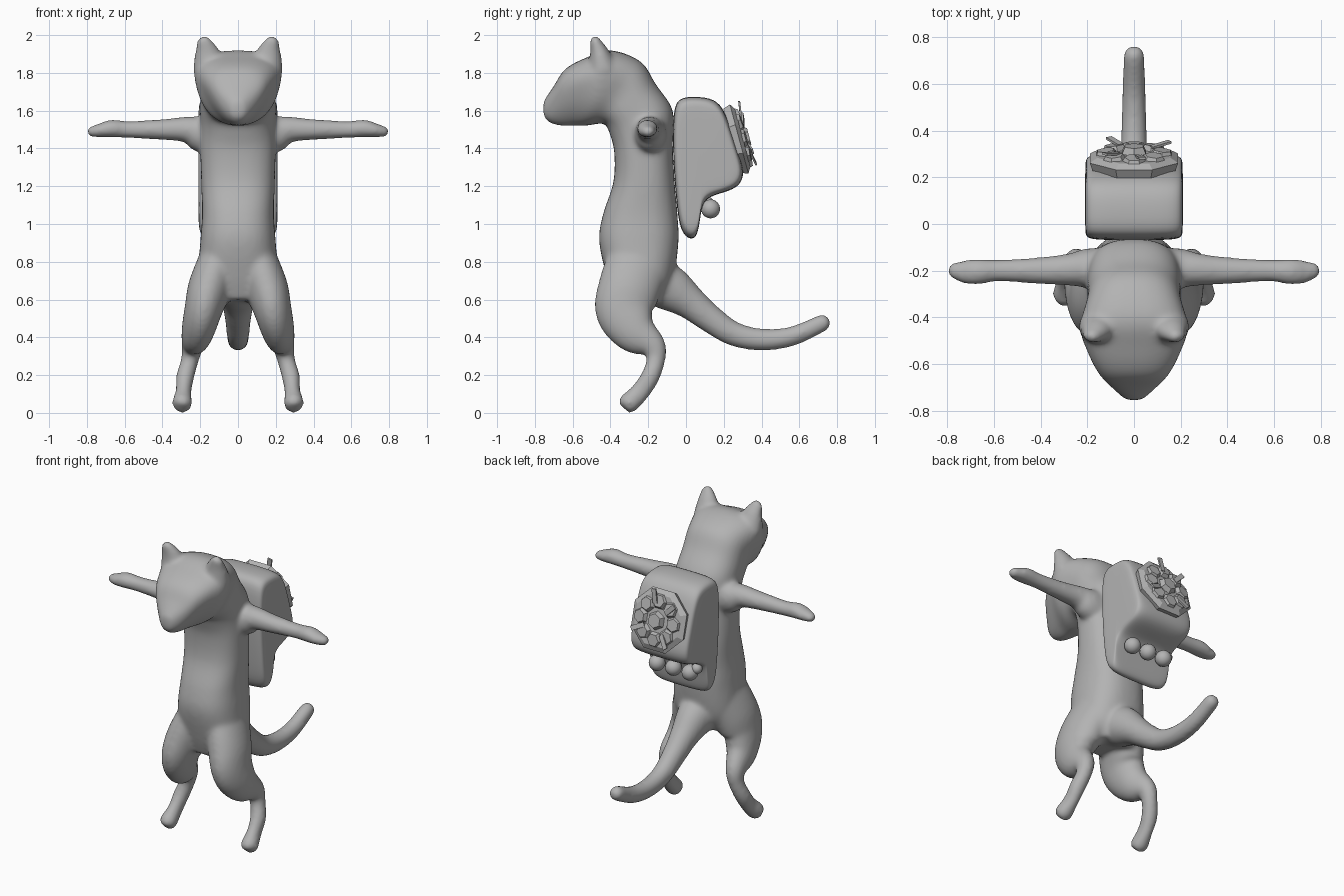
import bpy, bmesh, math
from mathutils import Vector, Matrix

cube = bpy.data.objects.get("Cube")
if cube:
    bpy.data.objects.remove(cube)

grey = bpy.data.materials.new("plain grey")
grey.use_nodes = True
colour = (0.45, 0.45, 0.45, 1)
grey.diffuse_color = colour
grey.node_tree.nodes["Principled BSDF"].inputs["Base Color"].default_value = colour


def finish(name, bm, smooth=180):
    bmesh.ops.recalc_face_normals(bm, faces=bm.faces)
    mesh = bpy.data.meshes.new(name)
    bm.to_mesh(mesh)
    bm.free()
    mesh.materials.append(grey)
    obj = bpy.data.objects.new(name, mesh)
    bpy.context.collection.objects.link(obj)
    bpy.ops.object.select_all(action="DESELECT")
    obj.select_set(True)
    bpy.context.view_layer.objects.active = obj
    if smooth:
        bpy.ops.object.shade_smooth_by_angle(angle=math.radians(smooth))
    return obj


def spline(rows, steps=5):
    """Catmull-Rom interpolation of rows of numbers."""
    rows = [Vector(r) for r in rows]
    pts = [rows[0]] + rows + [rows[-1]]
    out = []
    for a, b, c, d in zip(pts, pts[1:], pts[2:], pts[3:]):
        for i in range(steps):
            t = i / steps
            out.append((2 * b + (c - a) * t + (2 * a - 5 * b + 4 * c - d) * t ** 2
                        + (3 * b - a - 3 * c + d) * t ** 3) / 2)
    return out + [rows[-1]]


def skin(bm, rings):
    """Closed surface through rings of equal point count."""
    loops = [[bm.verts.new(p) for p in ring] for ring in rings]
    n = len(loops[0])
    for a, b in zip(loops, loops[1:]):
        for i in range(n):
            j = (i + 1) % n
            bm.faces.new((a[i], a[j], b[j], b[i]))
    bm.faces.new(loops[0][::-1])
    bm.faces.new(loops[-1])


def ellipse(power=1.0, count=32):
    for i in range(count):
        a = math.tau * i / count
        yield [math.copysign(abs(v) ** power, v) for v in (math.cos(a), math.sin(a))]


def limb(bm, rows, side, mirror=False):
    """Round-ended tube; each row is x, y, z, radius along side, other radius."""
    rows = spline(rows)
    mids = [Vector(r[:3]) for r in rows]
    rings = []
    for i, r in enumerate(rows):
        along = (mids[min(i + 1, len(mids) - 1)] - mids[max(i - 1, 0)]).normalized()
        u = (side - along * side.dot(along)).normalized()
        v = along.cross(u)
        rings.append([mids[i] + u * c * r[3] + v * s * r[4] for c, s in ellipse()])
    tip, size = mids[-1], min(rows[-1][3:])
    last = rings[-1]
    for k in range(1, 5):
        a = k * math.pi / 9
        rings.append([tip + (p - tip) * math.cos(a) + along * size * math.sin(a) for p in last])
    skin(bm, rings)
    if mirror:
        skin(bm, [[Vector((-p.x, p.y, p.z)) for p in ring] for ring in rings])


X, Y = Vector((1, 0, 0)), Vector((0, 1, 0))
body = bmesh.new()

# Torso, neck and head: front y z, back y z, half width, narrowing to the front
trunk = [
    (-.38, .60, -.13, .58, .17, 0), (-.42, .72, -.07, .70, .21, 0),
    (-.46, .91, -.04, .90, .20, 0), (-.44, 1.05, -.045, 1.05, .19, 0),
    (-.385, 1.22, -.06, 1.22, .195, 0), (-.38, 1.38, -.07, 1.42, .20, 0),
    (-.405, 1.48, -.07, 1.60, .20, 0), (-.43, 1.53, -.16, 1.74, .20, 0),
    (-.47, 1.53, -.24, 1.86, .20, .1), (-.53, 1.52, -.40, 1.92, .22, .25),
    (-.60, 1.52, -.53, 1.88, .18, .4), (-.66, 1.52, -.64, 1.82, .135, .4),
    (-.72, 1.535, -.70, 1.73, .085, .3), (-.755, 1.57, -.755, 1.65, .035, 0)]
rings = []
for yf, zf, yb, zb, w, taper in spline(trunk):
    mid = Vector((0, yf + yb, zf + zb)) / 2
    half = Vector((0, yb - yf, zb - zf)) / 2
    rings.append([mid + half * s + X * w * c * (1 + taper * s) for c, s in ellipse(.82)])
skin(body, rings)

# Ears
limb(body, [(.15, -.44, 1.82, .09, .08), (.165, -.46, 1.91, .065, .05),
            (.18, -.48, 1.965, .04, .03)], X, True)
# Arms with mitten hands
limb(body, [(.08, -.19, 1.47, .09, .13), (.2, -.19, 1.48, .085, .10),
            (.27, -.195, 1.5, .07, .07), (.4, -.2, 1.5, .058, .055),
            (.58, -.2, 1.5, .047, .045), (.67, -.205, 1.505, .055, .047),
            (.73, -.205, 1.495, .05, .037), (.77, -.2, 1.49, .036, .03)], Y, True)
# Legs
limb(body, [(.1, -.25, .8, .11, .17), (.15, -.3, .66, .115, .165),
            (.185, -.325, .54, .10, .155), (.215, -.27, .43, .085, .12),
            (.24, -.175, .355, .06, .07), (.255, -.16, .28, .047, .05),
            (.28, -.19, .19, .048, .05), (.288, -.24, .115, .042, .052),
            (.295, -.295, .058, .053, .055), (.295, -.302, .056, .053, .055)], X, True)
# Tail
limb(body, [(0, -.2, .72, .14, .13), (0, -.08, .655, .11, .12), (0, .02, .585, .085, .09),
            (0, .12, .505, .07, .075), (0, .25, .42, .06, .065), (0, .4, .388, .055, .058),
            (0, .56, .405, .05, .052), (0, .72, .475, .046, .046)], X)

animal = finish("animal_body", body)
remesh = animal.modifiers.new("blend", "REMESH")
remesh.mode = "VOXEL"
remesh.voxel_size = .012
remesh.use_smooth_shade = True
relax = animal.modifiers.new("relax", "SMOOTH")
relax.factor = .5
relax.iterations = 14

# Backpack: soft side profile swept across the back
profile = [(-.07, 1.6), (-.04, 1.67), (.05, 1.675), (.15, 1.665), (.21, 1.6), (.27, 1.4),
           (.315, 1.27), (.28, 1.19), (.17, 1.16), (.09, 1.13), (.075, 1.03), (.06, .93),
           (.02, .915), (-.03, .96), (-.05, 1.1), (-.07, 1.35)]
pack = bmesh.new()
centre = Vector((.09, 1.35))
rings = []
for x, scale in ((-.21, .8), (-.205, .93), (-.16, 1), (0, 1), (.16, 1), (.205, .93), (.21, .8)):
    ring = [centre + (Vector(p) - centre) * scale for p in profile]
    rings.append([(x, p.x, p.y) for p in ring])
skin(pack, rings)
pack = finish("backpack", pack)
pack.modifiers.new("round", "SUBSURF").levels = 2
pack.modifiers["round"].render_levels = 2

# Flower badge: faceted plates on a tilted disc
tilt = Matrix.Translation((0, .262, 1.445)) @ Matrix.Rotation(math.radians(-75), 4, "X")
turn = lambda a: Matrix.Rotation(a, 4, "Z")


def plate(bm, sides, r1, r2, depth, place):
    bmesh.ops.create_cone(bm, cap_ends=True, segments=sides, radius1=r1, radius2=r2,
                          depth=depth, matrix=tilt @ place)


badge = bmesh.new()
plate(badge, 8, .19, .205, .04, turn(math.pi / 8))
plate(badge, 8, .205, .17, .02, Matrix.Translation((0, 0, .03)) @ turn(math.pi / 8))
finish("badge_disc", badge, 0)

petals = bmesh.new()
plate(petals, 6, .06, .045, .03, Matrix.Translation((0, 0, .06)))
for i in range(8):
    a = math.tau * i / 8
    lean = Matrix.Rotation(.12, 4, "Y")
    plate(petals, 6, .054, .04, .025, turn(a) @ Matrix.Translation((.12, 0, .045)) @ lean)
finish("badge_petals", petals, 0)

# Thin slips standing out of the badge
slips = bmesh.new()
for a, r in ((.5, .13), (2.2, .14), (3.9, .13), (4.9, .15)):
    place = tilt @ turn(a) @ Matrix.Translation((r, 0, .065)) @ Matrix.Rotation(-.15, 4, "Y")
    bmesh.ops.create_cube(slips, size=1, matrix=place @ Matrix.Diagonal((.09, .03, .01, 1)))
finish("badge_slips", slips, 0)

# Row of beads under the pack
beads = bmesh.new()
for x, y, z, r in ((-.12, .13, 1.08, .05), (0, .13, 1.08, .05), (.12, .13, 1.08, .05),
                   (-.16, .115, 1.11, .033)):
    bmesh.ops.create_uvsphere(beads, u_segments=24, v_segments=16, radius=r,
                              matrix=Matrix.Translation((x, y, z)))
finish("pack_beads", beads)
